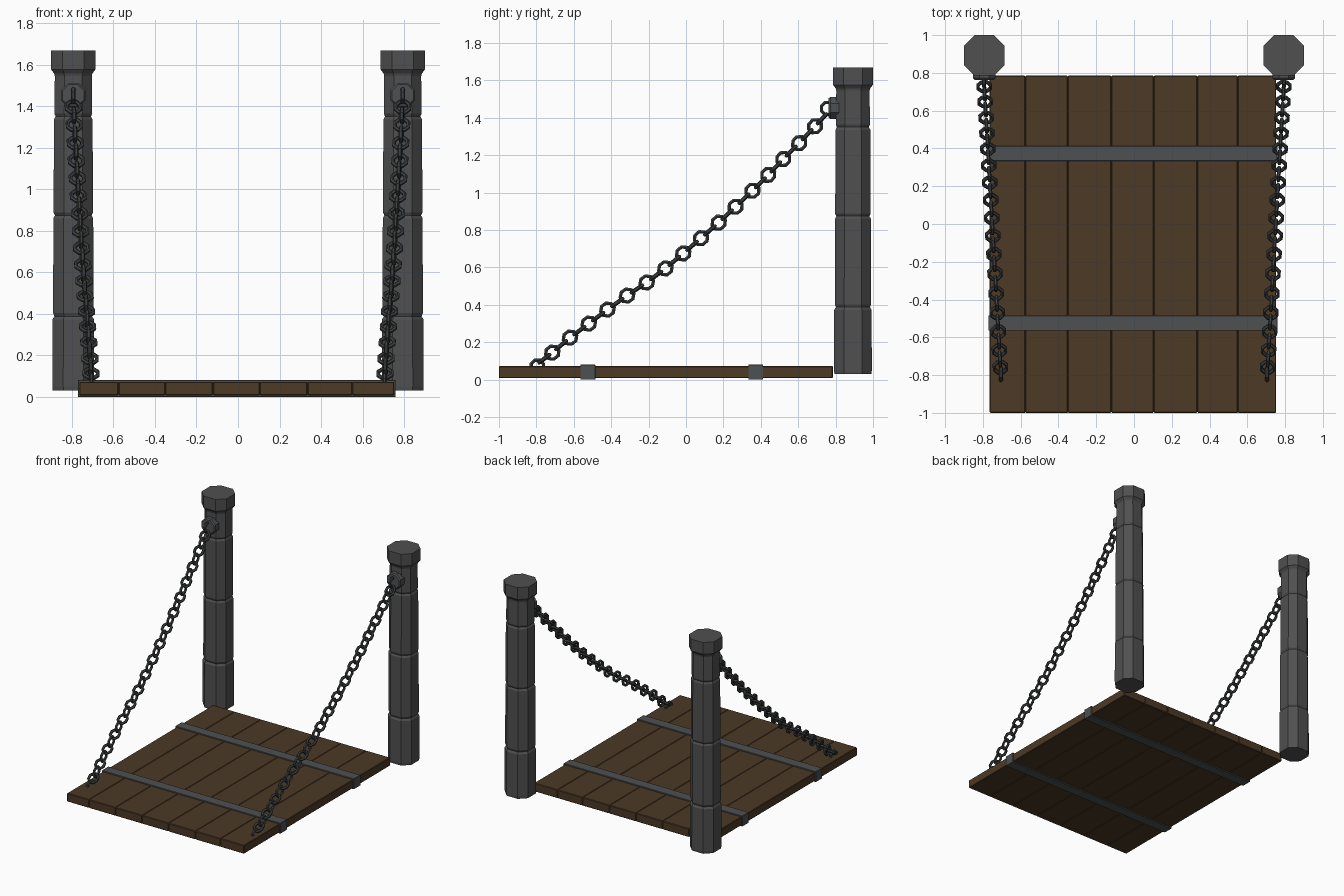
import bpy, bmesh, math
from mathutils import Vector

if "Cube" in bpy.data.objects:
    bpy.data.objects.remove(bpy.data.objects["Cube"])


def material(name, rgb):
    m = bpy.data.materials.new(name)
    m.diffuse_color = (*rgb, 1)
    m.use_nodes = True
    m.node_tree.nodes["Principled BSDF"].inputs["Base Color"].default_value = m.diffuse_color
    return m


STONE = material("dark stone", (0.08, 0.08, 0.08))
WOOD = material("brown wood", (0.072, 0.041, 0.019))
IRON = material("strap iron", (0.075, 0.08, 0.083))
CHAIN = material("chain iron", (0.05, 0.053, 0.055))


def finish(bm, name, mat):
    bmesh.ops.recalc_face_normals(bm, faces=bm.faces)
    me = bpy.data.meshes.new(name)
    bm.to_mesh(me)
    bm.free()
    me.materials.append(mat)
    ob = bpy.data.objects.new(name, me)
    bpy.context.collection.objects.link(ob)
    return ob


def loft(bm, rings, close=False):
    """Skin a list of equal rings; cap the ends or close into a loop."""
    vs = [[bm.verts.new(p) for p in r] for r in rings]
    n = len(vs[0])
    pairs = list(zip(vs, vs[1:])) + ([(vs[-1], vs[0])] if close else [])
    for a, b in pairs:
        for i in range(n):
            j = (i + 1) % n
            bm.faces.new((a[i], a[j], b[j], b[i]))
    if not close:
        bm.faces.new(vs[0])
        bm.faces.new(vs[-1])


def box(name, lo, hi, mat, bevel):
    bm = bmesh.new()
    bmesh.ops.create_cube(bm, size=1)
    for v in bm.verts:
        v.co = [(l + h) / 2 + c * (h - l) for l, h, c in zip(lo, hi, v.co)]
    bmesh.ops.bevel(bm, geom=bm.edges[:], offset=bevel, segments=1, affect='EDGES')
    return finish(bm, name, mat)


def link(bm, c, u, v, length=0.038, width=0.035, wire=0.0105):
    """Eight-sided chain ring in the plane of u and v."""
    w = u.cross(v)
    rings = []
    for i in range(8):
        a = math.tau * (i + 0.5) / 8
        mid = u * math.cos(a) * length + v * math.sin(a) * width
        out = mid.normalized()
        rings.append([c + mid + (out * math.cos(b) + w * math.sin(b)) * wire
                      for b in (math.tau * (k + 0.5) / 6 for k in range(6))])
    loft(bm, rings, close=True)


# deck planks
seams = [-0.764, -0.575, -0.35, -0.12, 0.105, 0.335, 0.55, 0.752]
for i, (a, b) in enumerate(zip(seams, seams[1:])):
    box(f"plank_{i + 1}", (a, -1, 0.008), (b, 0.785, 0.073), WOOD, 0.004)

# iron straps wrapping the deck
for name, y in (("front_strap", -0.525), ("back_strap", 0.373)):
    box(name, (-0.771, y - 0.04, 0), (0.759, y + 0.04, 0.081), IRON, 0.002)

# post outline: height, half width
post_profile = [(0.03, 0.099), (0.05, 0.101), (0.373, 0.100), (0.388, 0.091), (0.403, 0.097),
                (0.86, 0.096), (0.874, 0.088), (0.888, 0.095), (1.336, 0.093), (1.35, 0.085),
                (1.364, 0.091), (1.545, 0.089), (1.557, 0.092), (1.577, 0.107), (1.668, 0.107)]

# chain path seen from the side: y, z of the upright links
path = [(0.69, 1.355), (0.605, 1.265), (0.52, 1.18), (0.44, 1.095), (0.355, 1.01),
        (0.265, 0.925), (0.175, 0.84), (0.08, 0.757), (-0.015, 0.675), (-0.11, 0.595),
        (-0.21, 0.52), (-0.315, 0.45), (-0.42, 0.375), (-0.52, 0.30), (-0.62, 0.225),
        (-0.715, 0.145)]

for side, s in (("left", -1), ("right", 1)):
    px, py = s * 0.793, 0.8925

    # stone post
    bm = bmesh.new()
    rings = []
    for z, w in post_profile:
        k = w * 0.48
        corners = [(w, -k), (w, k), (k, w), (-k, w), (-w, k), (-w, -k), (-k, -w), (k, -w)]
        rings.append([(px + x, py + y, z) for x, y in corners])
    loft(bm, rings)
    finish(bm, f"{side}_post", STONE)

    # wall plate for the chain
    bm = bmesh.new()
    loft(bm, [[(px + r * math.cos(a), y, 1.453 + r * math.sin(a))
               for a in (math.tau * (k + 0.5) / 8 for k in range(8))]
              for y, r in ((0.82, 0.064), (0.772, 0.064), (0.763, 0.056))])
    finish(bm, f"{side}_chain_plate", IRON)

    # chain with alternating upright and flat links, and an eye at each end
    bm = bmesh.new()
    pts = [Vector((s * (0.705 + 0.088 * (y + 0.8) / 1.53), y, z))
           for y, z in [(0.765, 1.435)] + path + [(-0.80, 0.08)]]
    for i, (p, q) in enumerate(zip(pts, pts[1:])):
        t = (q - p).normalized()
        flat = t.cross(Vector((0, 0, 1))).normalized()
        link(bm, (p + q) / 2, t, flat)
        if i:
            d = (q - pts[i - 1]).normalized()
            link(bm, p, d, d.cross(flat).normalized())
    Y, Z = Vector((0, 1, 0)), Vector((0, 0, 1))
    link(bm, Vector((px, 0.757, 1.45)), Y, Z, 0.035, 0.035)
    link(bm, Vector((s * 0.705, -0.795, 0.072)), Y, Z, 0.035, 0.035)
    finish(bm, f"{side}_chain", CHAIN)
